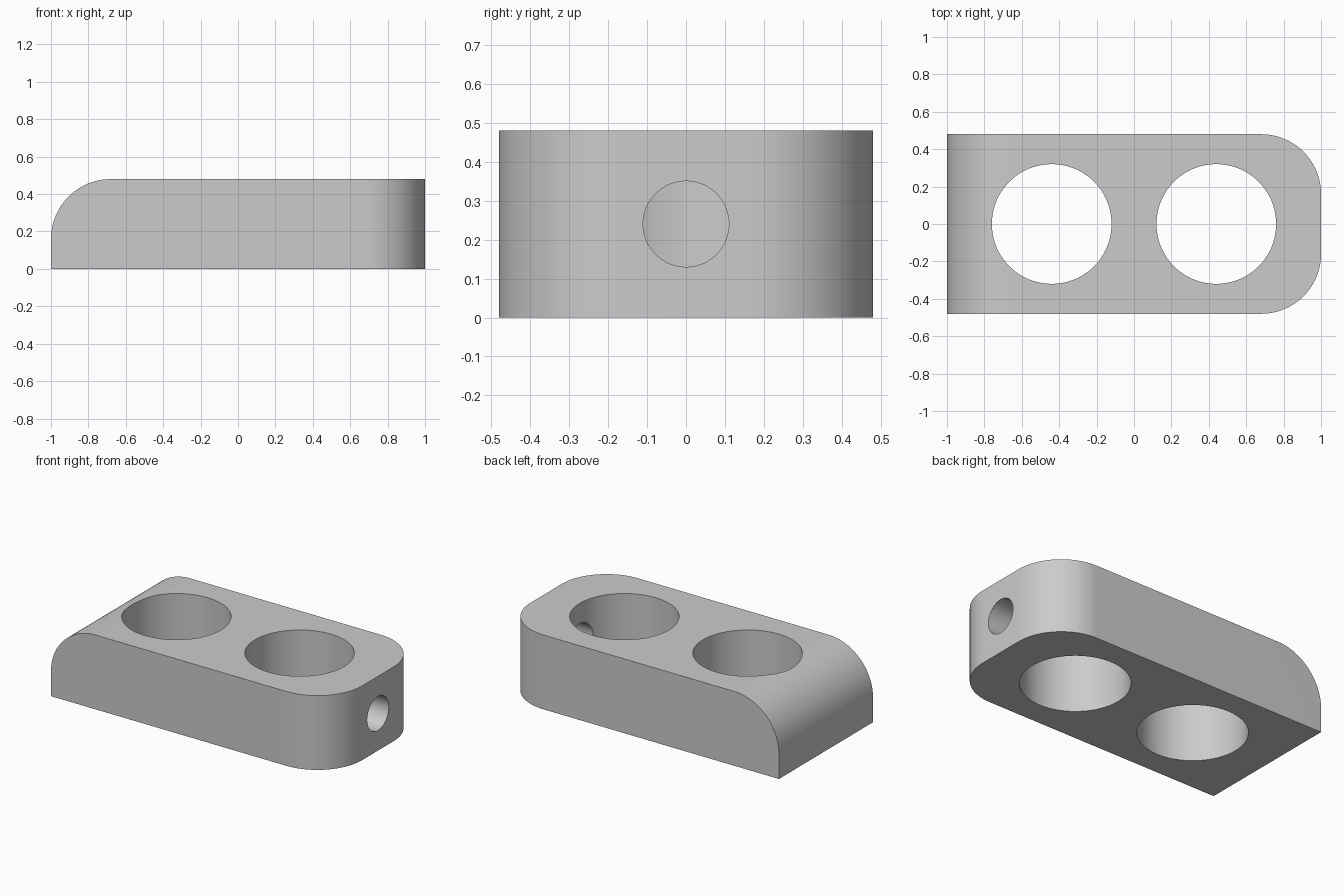
import bpy
import bmesh
import math

cube = bpy.data.objects.get("Cube")
if cube:
    bpy.data.objects.remove(cube, do_unlink=True)

HALF_WIDTH, HEIGHT, ROUND = 0.48, 0.48, 0.32

grey = bpy.data.materials.new("plain grey")
grey.use_nodes = True
colour = (0.6, 0.6, 0.6, 1)
grey.diffuse_color = colour
grey.node_tree.nodes["Principled BSDF"].inputs["Base Color"].default_value = colour


def cylinder(name, radius, depth, location, rotation=(0, 0, 0)):
    bpy.ops.mesh.primitive_cylinder_add(vertices=96, radius=radius, depth=depth,
                                        location=location, rotation=rotation)
    obj = bpy.context.object
    obj.name = name
    obj.data.materials.append(grey)
    return obj


# Block
bpy.ops.mesh.primitive_cube_add(size=1, location=(0, 0, HEIGHT / 2))
block = bpy.context.object
block.name = "block"
block.scale = (2, 2 * HALF_WIDTH, HEIGHT)
bpy.ops.object.transform_apply(location=True, scale=True)
block.data.materials.append(grey)

# Round the two upright edges at one end and the top edge at the other
bm = bmesh.new()
bm.from_mesh(block.data)
rounded = []
for edge in bm.edges:
    a, b = (v.co for v in edge.verts)
    upright_end = min(a.x, b.x) > 0.9 and abs(a.z - b.z) > 0.1
    top_end = max(a.x, b.x) < -0.9 and min(a.z, b.z) > 0.4
    if upright_end or top_end:
        rounded.append(edge)
bmesh.ops.bevel(bm, geom=rounded, offset=ROUND, offset_type='OFFSET',
                segments=24, profile=0.5, affect='EDGES')
bm.to_mesh(block.data)
bm.free()

# Two through holes and a side bore that opens into the nearer one
cutters = [cylinder("right_hole_cutter", 0.32, 1, (-0.44, 0, HEIGHT / 2)),
           cylinder("left_hole_cutter", 0.32, 1, (0.44, 0, HEIGHT / 2)),
           cylinder("side_bore_cutter", 0.11, 0.7, (0.8, 0, HEIGHT / 2),
                    (0, math.pi / 2, 0))]

bpy.ops.object.select_all(action='DESELECT')
block.select_set(True)
bpy.context.view_layer.objects.active = block
for cutter in cutters:
    cut = block.modifiers.new(cutter.name, 'BOOLEAN')
    cut.operation = 'DIFFERENCE'
    cut.solver = 'EXACT'
    cut.object = cutter
    bpy.ops.object.modifier_apply(modifier=cut.name)
for cutter in cutters:
    bpy.data.objects.remove(cutter, do_unlink=True)

bpy.ops.object.shade_smooth_by_angle(angle=math.radians(30))
